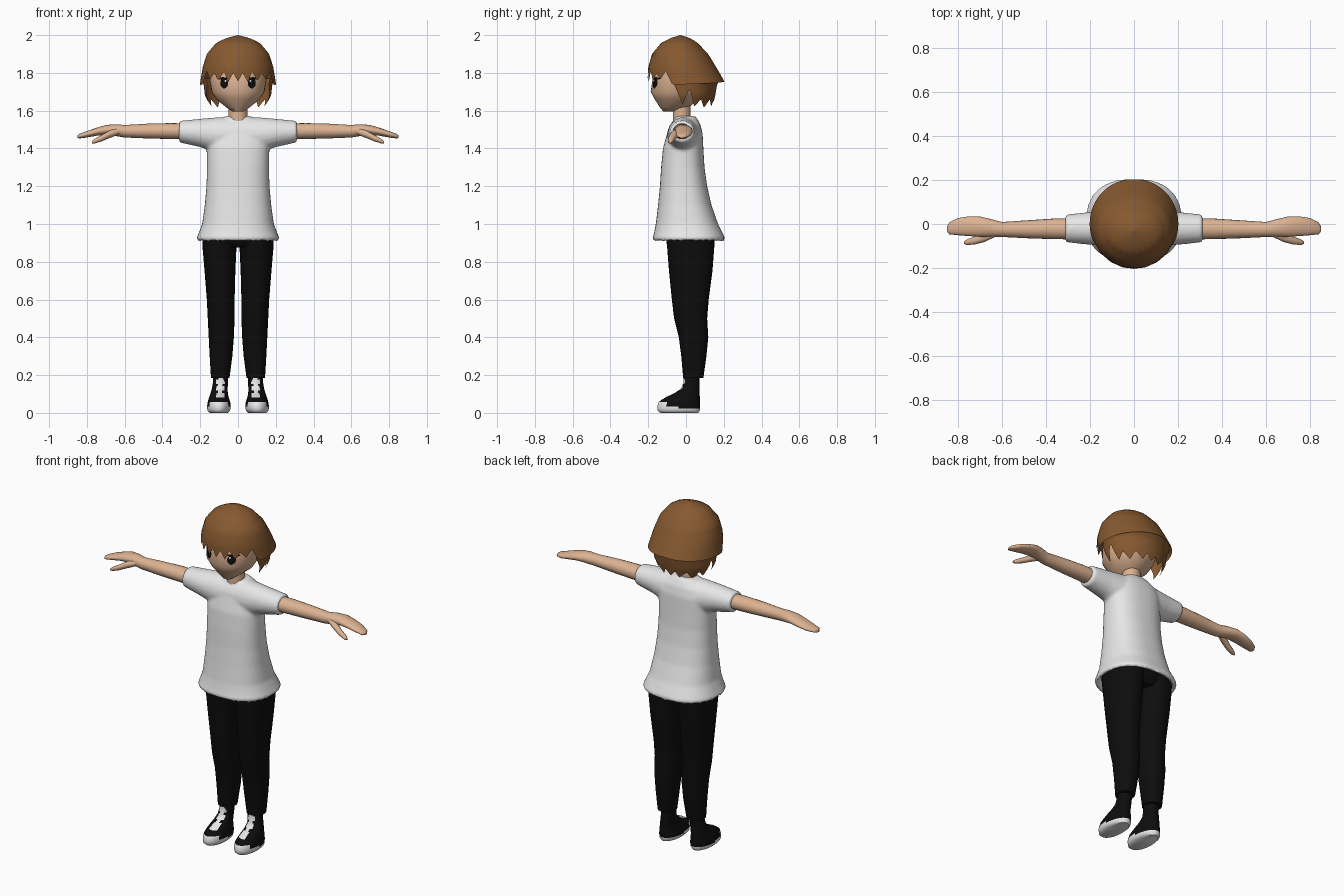
import bpy, math

cube = bpy.data.objects.get("Cube")
if cube:
    bpy.data.objects.remove(cube, do_unlink=True)


def material(name, r, g, b):
    m = bpy.data.materials.new(name)
    m.use_nodes = True
    m.diffuse_color = (r, g, b, 1)
    bsdf = m.node_tree.nodes["Principled BSDF"]
    bsdf.inputs["Base Color"].default_value = (r, g, b, 1)
    bsdf.inputs["Roughness"].default_value = 0.8
    return m


SKIN = material("skin", 0.72, 0.45, 0.29)
HAIR = material("brown hair", 0.24, 0.1, 0.03)
WHITE = material("white cloth", 0.8, 0.8, 0.8)
BLACK = material("black cloth", 0.004, 0.004, 0.004)


def interp(table, key):
    """Linear lookup of the remaining columns of a table sorted by its first."""
    if key <= table[0][0]:
        return table[0][1:]
    for a, b in zip(table, table[1:]):
        if key <= b[0]:
            t = (key - a[0]) / (b[0] - a[0])
            return [p + (q - p) * t for p, q in zip(a[1:], b[1:])]
    return table[-1][1:]


def power(v, p):
    return math.copysign(abs(v) ** (2 / p), v)


def level_ring(z, x0, x1, yf, yb, n=32, p=2):
    """Horizontal rounded ring spanning x0..x1 and yf..yb."""
    pts = []
    for i in range(n):
        a = math.tau * i / n
        pts.append(((x0 + x1) / 2 + (x1 - x0) / 2 * power(math.sin(a), p),
                    (yf + yb) / 2 - (yb - yf) / 2 * power(math.cos(a), p), z))
    return pts


def limb_ring(x, y, z, ry, rz, n=20):
    """Upright ring across a limb that runs along x."""
    return [(x, y + ry * math.cos(math.tau * i / n),
             z + rz * math.sin(math.tau * i / n)) for i in range(n)]


def loft(rings, closed=True, caps=True):
    n = len(rings[0])
    verts = [p for r in rings for p in r]
    faces = []
    for j in range(len(rings) - 1):
        for i in range(n if closed else n - 1):
            k = (i + 1) % n
            faces.append((j * n + i, j * n + k, (j + 1) * n + k, (j + 1) * n + i))
    if caps:
        faces += [tuple(reversed(range(n))),
                  tuple(range(len(verts) - n, len(verts)))]
    return verts, faces


def build(name, parts, mats, mirror=False, rule=None, sharp=50):
    verts, faces = [], []
    for v, f in parts:
        faces += [tuple(i + len(verts) for i in face) for face in f]
        verts += v
    me = bpy.data.meshes.new(name)
    me.from_pydata(verts, [], faces)
    for m in mats:
        me.materials.append(m)
    me.shade_smooth()
    me.set_sharp_from_angle(angle=math.radians(sharp))
    if rule:
        for f in me.polygons:
            f.material_index = rule(f)
    ob = bpy.data.objects.new(name, me)
    bpy.context.collection.objects.link(ob)
    if mirror:
        ob.modifiers.new("mirror", "MIRROR").use_mirror_merge = False
    return ob


# Head and neck: z, half width, front y, back y
head = [(1.595, .03, -.12, -.06), (1.62, .065, -.14, .02), (1.66, .115, -.165, .06),
        (1.70, .14, -.187, .09), (1.76, .15, -.178, .11), (1.84, .155, -.17, .11),
        (1.91, .11, -.12, .07)]
build("head", [loft([level_ring(z, -w, w, f, b) for z, w, f, b in head])], [SKIN])
build("neck", [loft([level_ring(z, -.05, .05, -.07, .025) for z in (1.52, 1.58, 1.66)])],
      [SKIN])


# Eyes: thin oval patches following the face
def face_patch(cx, cz, rx, rz, lift):
    rows = []
    for j in range(9):
        v = -1 + j / 4
        half = rx * max(0.15, 1 - abs(v) ** 3)
        row = []
        for i in range(7):
            x, z = cx + half * (i / 3 - 1), cz + rz * v
            w, f, b = interp(head, z)
            row.append((x, (f + b) / 2 - (b - f) / 2 * math.sqrt(1 - (x / w) ** 2) - lift, z))
        rows.append(row)
    return loft(rows, closed=False, caps=False)


build("eyes", [face_patch(.073, 1.745, .021, .028, .004),
               face_patch(.08, 1.77, .032, .007, .005)], [BLACK], mirror=True)
build("eye_highlights", [face_patch(.066, 1.757, .005, .006, .007)], [WHITE], mirror=True)


# Hair: shells with a jagged lower edge
def hair_shell(name, profile, edge, top, start, count):
    columns = []
    for i in range(count + 1):
        a = start + (math.tau - 2 * start) * i / count
        low = interp(edge, min(a, math.tau - a))[0]
        col = []
        for j in range(15):
            z = top + (low - top) * (j / 14) ** 1.7
            w, f, b = interp(profile, z)
            col.append((w * math.sin(a), (f + b) / 2 - (b - f) / 2 * math.cos(a), z))
        columns.append(col)
    ob = build(name, [loft(columns, closed=False, caps=False)], [HAIR], sharp=60)
    weld = ob.modifiers.new("weld", "WELD")
    weld.merge_threshold = 0.0005
    return ob


cap = [(1.73, .203, -.203, .212), (1.75, .2, -.204, .206), (1.83, .187, -.2, .16),
       (1.90, .165, -.18, .118), (1.96, .115, -.13, .06), (1.985, .06, -.08, .02),
       (2.0, .001, -.031, -.029)]
fringe = [(0, 1.755), (.13, 1.80), (.27, 1.75), (.4, 1.81), (.55, 1.755), (.7, 1.80),
          (.85, 1.765), (1.05, 1.81), (1.2, 1.735), (1.57, 1.74), (2.2, 1.745), (3.14, 1.755)]
hair_shell("hair_cap", cap, fringe, 2.0, 0, 96)
under = [(1.62, .145, -.13, .14), (1.68, .175, -.14, .155), (1.74, .182, -.15, .165),
         (1.77, .19, -.15, .185)]
locks = [(1.1, 1.74), (1.4, 1.63), (1.65, 1.72), (1.85, 1.62), (2.1, 1.66), (2.3, 1.615),
         (2.55, 1.66), (2.8, 1.62), (2.95, 1.66), (3.14, 1.625)]
hair_shell("hair_under_layer", under, locks, 1.77, 1.1, 80)

# Shirt: body with a hollow hem and one tube for both sleeves, fused together
body = [(.95, .185, -.125, .15), (.915, .2, -.155, .185), (.908, .21, -.17, .198),
        (.925, .22, -.178, .207), (.95, .209, -.17, .195), (1.0, .19, -.16, .17),
        (1.1, .176, -.148, .135), (1.2, .167, -.138, .112), (1.3, .164, -.132, .098),
        (1.4, .165, -.122, .092), (1.48, .16, -.1, .088), (1.53, .13, -.078, .075),
        (1.572, .065, -.055, .05)]
sleeve = [(.312, -.02, 1.489, .063, .057), (.2, -.02, 1.482, .075, .075),
          (.1, -.015, 1.47, .085, .096)]
tube = [limb_ring(-s[0], *s[1:]) for s in sleeve] + \
       [limb_ring(*s) for s in reversed(sleeve)]
shirt = build("shirt", [loft([level_ring(z, -w, w, f, b, 40, 2.4) for z, w, f, b in body]),
                        loft(tube)], [WHITE])
fuse = shirt.modifiers.new("fuse", "REMESH")
fuse.mode = "VOXEL"
fuse.voxel_size = 0.009
fuse.use_smooth_shade = True
soften = shirt.modifiers.new("soften", "SMOOTH")
soften.factor = 0.5
soften.iterations = 5

# Arms with mitten hands and thumbs: x, y, z, half depth, half height
arm = [(.25, -.022, 1.49, .048, .042), (.36, -.022, 1.492, .047, .042),
       (.48, -.024, 1.492, .041, .039), (.6, -.025, 1.491, .034, .033),
       (.65, -.018, 1.497, .04, .031), (.70, -.012, 1.498, .046, .026),
       (.75, -.01, 1.488, .045, .021), (.80, -.012, 1.475, .039, .017),
       (.84, -.02, 1.465, .027, .012), (.85, -.022, 1.462, .012, .007)]
thumb = [(.62, -.035, 1.495, .018, .018), (.68, -.06, 1.475, .022, .02),
         (.72, -.074, 1.455, .018, .017), (.76, -.083, 1.438, .013, .012),
         (.772, -.085, 1.433, .006, .006)]
build("arms", [loft([limb_ring(*s) for s in arm]), loft([limb_ring(*s) for s in thumb])],
      [SKIN], mirror=True)

# Trousers: z, inner x, outer x, front y, back y
leg = [(.185, .045, .143, -.015, .092), (.3, .03, .15, -.025, .108),
       (.4, .022, .155, -.038, .118), (.5, .018, .16, -.063, .112),
       (.6, .018, .165, -.075, .12), (.75, .014, .177, -.09, .14),
       (.88, .008, .188, -.1, .15), (.94, .0, .19, -.108, .152)]
build("trouser_legs", [loft([level_ring(*s, 28, 2.3) for s in leg])], [BLACK], mirror=True)
build("trouser_seat", [loft([level_ring(.875, -.09, .09, -.075, .12),
                             level_ring(.9, -.15, .15, -.095, .14),
                             level_ring(.95, -.185, .185, -.105, .15)])], [BLACK])

# Shoes: white sole, toe cap and zigzag laces picked by position
shoe = [(0, .055, .15, -.135, .065), (.012, .042, .162, -.15, .073),
        (.035, .038, .164, -.152, .075), (.06, .042, .16, -.143, .074),
        (.085, .05, .152, -.105, .073), (.105, .054, .145, -.06, .072),
        (.13, .055, .138, -.025, .071), (.16, .053, .133, -.014, .071),
        (.21, .052, .13, -.01, .071)]
heights = [0, .012, .024, .035, .047, .058] + [.07 + .012 * i for i in range(12)]


def shoe_colour(f):
    x, y, z = f.center
    row = int((z - .07) / .012)
    lace = z > .085 and y < .025 and abs(x - .094) < (.022 if row % 3 else .012)
    return int(z < .02 or (z < .055 and y < -.1) or (z < .034 and y < -.04) or lace)


build("shoes", [loft([level_ring(z, *interp(shoe, z), 40) for z in heights])],
      [BLACK, WHITE], mirror=True, rule=shoe_colour)
